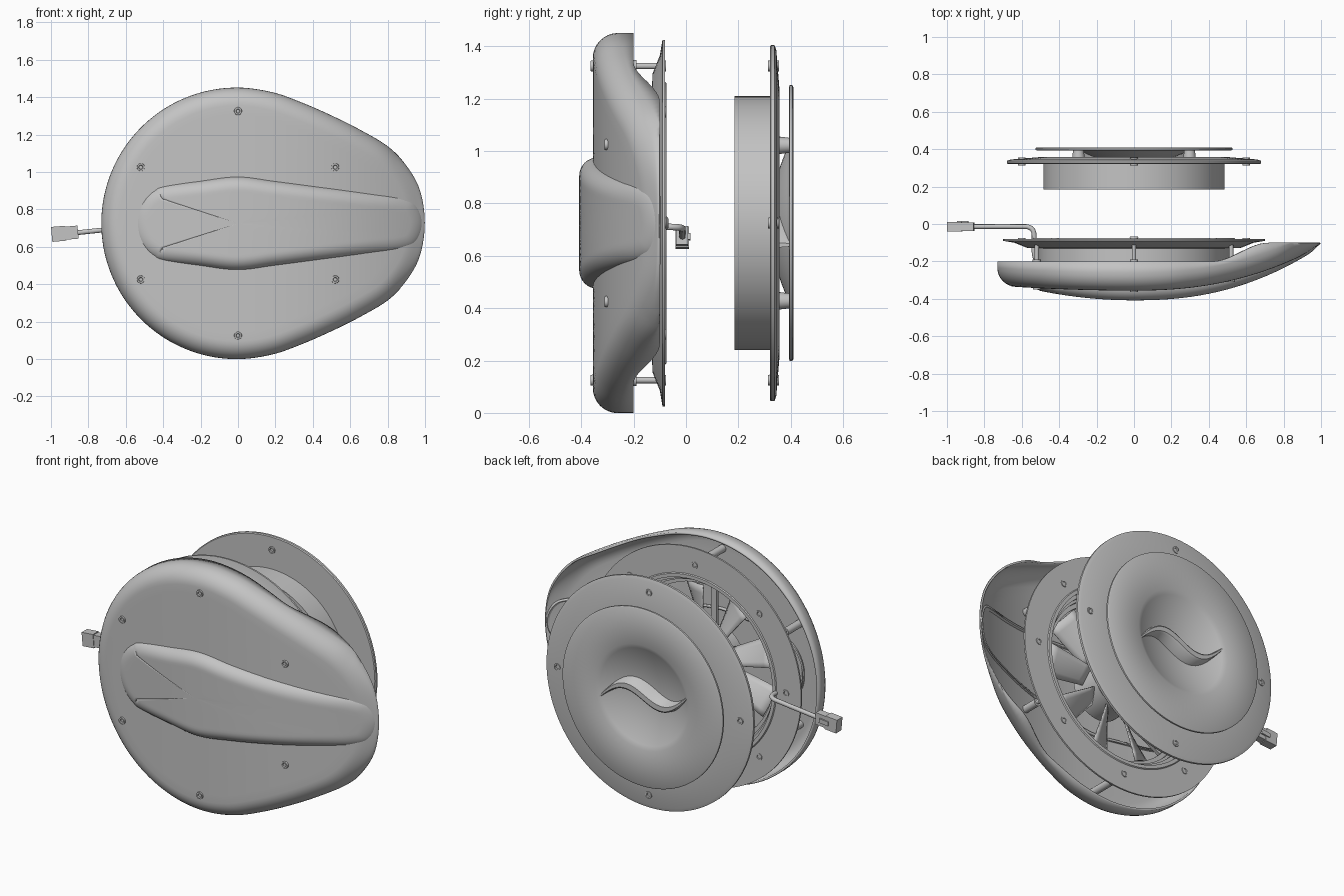
import bpy, bmesh, math
from mathutils import Vector, Matrix

cube = bpy.data.objects.get("Cube")
if cube:
    bpy.data.objects.remove(cube, do_unlink=True)

ZC = 0.725  # height of the common axis

grey = bpy.data.materials.new("light grey plastic")
grey.use_nodes = True
COLOUR = (0.55, 0.55, 0.55, 1)
grey.diffuse_color = COLOUR
grey.node_tree.nodes["Principled BSDF"].inputs["Base Color"].default_value = COLOUR


def finish(bm, name, angle=35):
    bmesh.ops.recalc_face_normals(bm, faces=bm.faces[:])
    mesh = bpy.data.meshes.new(name)
    bm.to_mesh(mesh)
    bm.free()
    ob = bpy.data.objects.new(name, mesh)
    bpy.context.collection.objects.link(ob)
    mesh.materials.append(grey)
    bpy.ops.object.select_all(action='DESELECT')
    ob.select_set(True)
    bpy.context.view_layer.objects.active = ob
    bpy.ops.object.shade_smooth_by_angle(angle=math.radians(angle))
    return ob


def bridge(bm, a, b):
    n = len(a)
    for i in range(n):
        j = (i + 1) % n
        bm.faces.new((a[i], a[j], b[j], b[i]))


def lathe(name, profile, x=0, z=ZC, seg=96, closed=True):
    """Spin (radius, y) points around an axis parallel to y."""
    bm = bmesh.new()
    rings = []
    for r, y in profile:
        if r == 0:
            rings.append([bm.verts.new((x, y, z))])
        else:
            rings.append([bm.verts.new((x + r * math.cos(k * math.tau / seg), y,
                                        z + r * math.sin(k * math.tau / seg)))
                          for k in range(seg)])
    pairs = list(zip(rings, rings[1:])) + ([(rings[-1], rings[0])] if closed else [])
    for a, b in pairs:
        if len(a) > 1 and len(b) > 1:
            bridge(bm, a, b)
        elif len(a) + len(b) > 2:
            tip, ring = (a[0], b) if len(a) == 1 else (b[0], a)
            for k in range(seg):
                bm.faces.new((tip, ring[k], ring[(k + 1) % seg]))
    return finish(bm, name)


def rod(name, r, y0, y1, x=0, z=ZC, seg=20, r1=None):
    return lathe(name, [(0, y0), (r, y0), (r1 or r, y1), (0, y1)], x, z, seg, False)


def screw(name, x, z, y, d):
    """Round head with a recessed socket, facing direction d along y."""
    lathe(name, [(0, y), (.009, y), (.012, y + .006 * d), (.02, y + .006 * d),
                 (.022, y - .01 * d), (0, y - .01 * d)], x, z, 16, False)


def box(name, size, matrix):
    bm = bmesh.new()
    bmesh.ops.create_cube(bm, size=1, matrix=matrix @ Matrix.Diagonal((*size, 1)))
    return finish(bm, name)


def smooth_path(pts, steps=6):
    """Catmull-Rom curve through the points."""
    p = [pts[0]] + pts + [pts[-1]]
    out = []
    for a, b, c, d in zip(p, p[1:], p[2:], p[3:]):
        for k in range(steps):
            t = k / steps
            out.append((b * 2 + (c - a) * t + (a * 2 - b * 5 + c * 4 - d) * t * t
                        + (b * 3 - a - c * 3 + d) * t ** 3) / 2)
    return out + [pts[-1]]


def outline(half):
    """Mirror the upper half (left end to right end) into a closed loop."""
    pts = [Vector(p) for p in half]
    mirrored = [Vector((p.x, -p.y)) for p in pts]
    loop = smooth_path([mirrored[1]] + pts + [mirrored[-2]])[6:-6]
    return loop[:-1] + [Vector((p.x, -p.y)) for p in loop[:0:-1]]


def dome(name, loop, front, back, fillet, centre):
    """Shell with a rounded shoulder between a curved front and a rim."""
    bm = bmesh.new()
    n = len(loop)
    normals = []
    for i in range(n):
        t = (loop[(i + 1) % n] - loop[i - 1]).normalized()
        normals.append(Vector((t.y, -t.x)))  # points inwards for this winding
    c = Vector(centre)
    flip = 1 if normals[0].dot(c - loop[0]) > 0 else -1
    rings = [[bm.verts.new((p.x, back(p.x), ZC + p.y)) for p in loop]]
    for k in range(9):
        a = k / 8 * math.pi / 2
        row = []
        for p, nm in zip(loop, normals):
            q = p + nm * flip * fillet * (1 - math.cos(a))
            h = max(.003, min(fillet, back(q.x) - front(q.x)))
            row.append((q, front(q.x) + h * (1 - math.sin(a))))
        rings.append([bm.verts.new((q.x, y, ZC + q.y)) for q, y in row])
    inner = [q for q, y in row]
    for s in range(1, 14):
        ring = [q.lerp(c, s / 14) for q in inner]
        rings.append([bm.verts.new((q.x, front(q.x), ZC + q.y)) for q in ring])
    for a, b in zip(rings, rings[1:]):
        bridge(bm, a, b)
    tip = bm.verts.new((c.x, front(c.x), ZC + c.y))
    for i in range(n):
        bm.faces.new((rings[-1][i], rings[-1][(i + 1) % n], tip))
    ob = finish(bm, name, 50)
    mod = ob.modifiers.new("shell", 'SOLIDIFY')
    mod.thickness = .012
    mod.offset = 0
    return ob


# Teardrop cover and its raised ridge
def body_front(x):
    return -.35 + (.05 * x * x if x < 0 else .24 * x ** 2.3)


def ridge_front(x):
    return -.402 + (.2 * x * x if x < 0 else .29 * x ** 2.3)


def rim(x):
    t = min(1, max(0, (x - .42) / .3))
    return -.2 + .1 * t * t * (3 - 2 * t)


arc = [(-.005 + .72 * math.cos(math.radians(a)), .72 * math.sin(math.radians(a)))
       for a in range(180, 74, -15)]
dome("cover", outline(arc + [(.34, .64), (.5, .57), (.65, .495), (.8, .405),
                             (.9, .3), (.97, .17), (.995, 0)]),
     body_front, rim, .09, (0, 0))
arc = [(-.345 + .205 * math.cos(math.radians(a)), .205 * math.sin(math.radians(a)))
       for a in range(180, 104, -15)]
dome("cover_ridge", outline(arc + [(-.2, .224), (0, .245), (.2, .221), (.45, .19),
                                   (.7, .159), (.87, .138), (.95, .1), (.985, 0)]),
     ridge_front, lambda x: min(-.1, body_front(x) + .02), .065, (0, 0))

# Cover screws and the posts that hold the cover to the fan frame
for k in range(6):
    a = math.radians(30 + 60 * k)
    x, z = .6 * math.cos(a), ZC + .6 * math.sin(a)
    screw("cover_screw", x, z, body_front(x) - .008, -1)
    rod("cover_post", .022, body_front(x), -.19, x, z)
    rod("cover_post_pin", .012, -.2, -.09, x, z)

# Fan frame: flange, raised lip and duct
lathe("fan_frame", [(.70, -.08), (.70, -.09), (.64, -.1), (.57, -.128), (.51, -.13),
                    (.51, -.25), (.48, -.25), (.48, -.14), (.495, -.14), (.495, -.11),
                    (.515, -.11), (.515, -.075), (.535, -.075), (.54, -.08)])
lathe("duct_ring", [(.48, -.2), (.455, -.2), (.455, -.17), (.48, -.17)])
for k in range(8):
    a = k * math.tau / 8
    screw("frame_screw", .6 * math.cos(a), ZC + .6 * math.sin(a), -.082, 1)

# Fan hub and pitched curved blades
lathe("fan_hub", [(0, -.3), (.17, -.3), (.17, -.13), (.155, -.11), (.05, -.11),
                  (.04, -.09), (.02, -.068), (0, -.066)], seg=48, closed=False)
BLADES = 9
bm = bmesh.new()
for k in range(BLADES):
    rot = Matrix.Translation((0, 0, ZC)) @ Matrix.Rotation(k * math.tau / BLADES, 4, 'Y')
    rows = []
    for i in range(7):
        r = .16 + .285 * i / 6
        pitch = math.radians(48 - 4 * i)
        width = .11 + .07 * i / 6
        row = []
        for j in range(6):
            u = j / 5 - .5
            bow = .03 * (.25 - u * u)
            row.append(bm.verts.new(rot @ Vector((
                r, -.2 + u * width * math.sin(pitch) + bow, u * width * math.cos(pitch)))))
        rows.append(row)
    for a, b in zip(rows, rows[1:]):
        for j in range(5):
            bm.faces.new((a[j], a[j + 1], b[j + 1], b[j]))
blades = finish(bm, "fan_blades", 60)
blades.modifiers.new("thickness", 'SOLIDIFY').thickness = .008
for k in range(3):
    m = Matrix.Translation((0, -.27, ZC)) @ Matrix.Rotation(math.radians(30 + 120 * k), 4, 'Y')
    box("motor_strut", (.34, .02, .035), m @ Matrix.Translation((.32, 0, 0)))

# Cable and plug
cable = bpy.data.curves.new("cable", 'CURVE')
cable.dimensions = '3D'
cable.bevel_depth = .013
cable.bevel_resolution = 3
path = smooth_path([Vector(p) for p in (
    (-.46, -.2, .71), (-.52, -.19, .71), (-.535, -.14, .71), (-.535, -.05, .71),
    (-.56, -.018, .706), (-.62, -.014, .7), (-.86, -.014, .675))])
spline = cable.splines.new('POLY')
spline.points.add(len(path) - 1)
for pt, p in zip(spline.points, path):
    pt.co = (*p, 1)
cable.materials.append(grey)
bpy.context.collection.objects.link(bpy.data.objects.new("cable", cable))
tilt = Matrix.Translation((-.925, -.015, .672)) @ Matrix.Rotation(math.radians(-5), 4, 'Y')
box("plug_body", (.1, .045, .07), tilt @ Matrix.Translation((.02, 0, 0)))
box("plug_head", (.075, .052, .08), tilt @ Matrix.Translation((-.034, 0, 0)))
box("plug_clip", (.06, .014, .025), tilt @ Matrix.Translation((.01, .025, 0)))

# Rear duct with its wall flange
lathe("rear_duct", [(.485, .185), (.485, .32), (.675, .32), (.68, .325), (.68, .338),
                    (.66, .345), (.5, .358), (.465, .358), (.465, .185)])
for k in range(4):
    a = k * math.tau / 4
    screw("flange_screw", .6 * math.cos(a), ZC + .6 * math.sin(a), .349, 1)
    screw("flange_screw_tip", .6 * math.cos(a), ZC + .6 * math.sin(a), .319, -1)

# Valve disc with a round finger bowl
bowl = [(.31 * i / 12, .41 - .075 * (1 - (i / 12) ** 2)) for i in range(13)]
shell = [(r, y - .012) for r, y in reversed(bowl)]
lathe("valve_disc", bowl + [(.52, .41), (.527, .406), (.527, .396), (.52, .394)]
      + shell, closed=False)

# Wavy grip across the bowl
bm = bmesh.new()
prev = None
for i in range(41):
    x = -.3 + .6 * i / 40
    z = ZC - .28 * x + .075 * math.sin(x * math.tau / .6)
    half = .006 + .022 * math.cos(x / .3 * math.pi / 2)
    ring = [bm.verts.new((x, y, z + w)) for y, w in (
        (.332, -half * 1.8), (.395, -half), (.403, -half * .6),
        (.403, half * .6), (.395, half), (.332, half * 1.8))]
    if prev:
        bridge(bm, prev, ring)
    else:
        bm.faces.new(ring)
    prev = ring
bm.faces.new(prev)
finish(bm, "valve_grip")

# Supports between the disc and the rear duct
for k in range(4):
    a = math.radians(45 + 90 * k)
    rod("disc_leg", .04, .3, .4, .42 * math.cos(a), ZC + .42 * math.sin(a), r1=.028)
